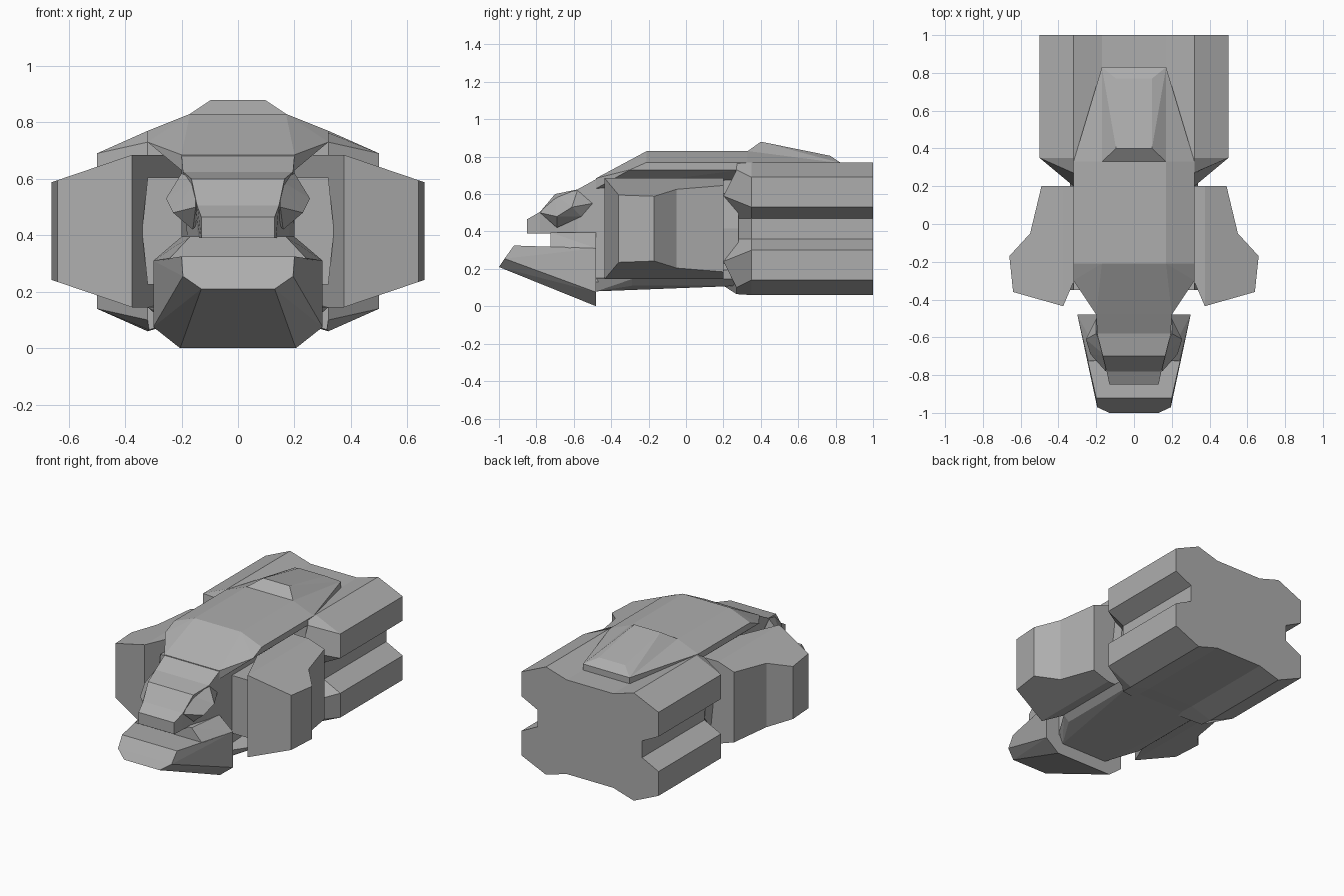
import bpy
import bmesh

cube = bpy.data.objects.get("Cube")
if cube:
    bpy.data.objects.remove(cube, do_unlink=True)

grey = bpy.data.materials.new("hull_grey")
grey.use_nodes = True
colour = (0.42, 0.42, 0.42, 1)
grey.diffuse_color = colour
grey.node_tree.nodes["Principled BSDF"].inputs["Base Color"].default_value = colour

MID = 0.415  # height of the horizontal symmetry plane


def finish(name, bm):
    bmesh.ops.recalc_face_normals(bm, faces=bm.faces)
    mesh = bpy.data.meshes.new(name)
    bm.to_mesh(mesh)
    bm.free()
    mesh.materials.append(grey)
    obj = bpy.data.objects.new(name, mesh)
    bpy.context.collection.objects.link(obj)
    return obj


def mirror_x(points):
    return [(-x, y, z) for x, y, z in points]


def flip_z(points):
    return [(x, y, 2 * MID - z) for x, y, z in points]


def hull(name, points):
    """Convex solid around the points."""
    bm = bmesh.new()
    for p in points:
        bm.verts.new(p)
    result = bmesh.ops.convex_hull(bm, input=bm.verts)
    loose = set(result["geom_interior"]) | set(result["geom_unused"])
    bmesh.ops.delete(bm, geom=[v for v in loose if isinstance(v, bmesh.types.BMVert)],
                     context="VERTS")
    bmesh.ops.dissolve_limit(bm, angle_limit=0.01, verts=bm.verts, edges=bm.edges)
    return finish(name, bm)


def hull_sym(name, points):
    return hull(name, points + mirror_x(points))


def loft(name, rings):
    """Skin through closed rings, with both ends capped."""
    bm = bmesh.new()
    rows = [[bm.verts.new(p) for p in ring] for ring in rings]
    n = len(rows[0])
    for a, b in zip(rows, rows[1:]):
        for i in range(n):
            j = (i + 1) % n
            bm.faces.new((a[i], a[j], b[j], b[i]))
    bm.faces.new(rows[0])
    bm.faces.new(rows[-1])
    return finish(name, bm)


def full_ring(quarter):
    half = quarter + flip_z(quarter)[::-1]
    return half + mirror_x(half)[::-1]


# Rear engine block: notched section with a tapered front
section = [(0.17, 0.725), (0.32, 0.77), (0.5, 0.69), (0.5, 0.53), (0.38, 0.47)]
shoulder = [(0.17, 0.2, 0.72), (0.315, 0.27, 0.765), (0.32, 0.27, 0.73),
            (0.32, 0.2, 0.59), (0.31, 0.28, 0.47)]
loft("engine_block", [full_ring(shoulder)] +
     [full_ring([(x, y, z) for x, z in section]) for y in (0.35, 1.0)])

# Upper shell, its tapering tail and the raised hatch
hull_sym("upper_shell", [
    (0.17, 0.33, 0.83), (0.32, 0.33, 0.77), (0.32, 0.3, 0.73), (0.2, 0.3, 0.68),
    (0.17, -0.21, 0.83), (0.32, -0.21, 0.77), (0.32, -0.3, 0.73),
    (0.2, -0.48, 0.685), (0.2, -0.48, 0.63), (0.2, -0.43, 0.68)])
hull_sym("shell_tail", [(0.17, 0.33, 0.83), (0.32, 0.33, 0.77), (0.17, 0.83, 0.765),
                        (0.17, 0.33, 0.7), (0.17, 0.83, 0.7)])
hull_sym("roof_hatch", [(0.17, 0.33, 0.83), (0.17, 0.83, 0.765), (0.17, 0.33, 0.75),
                        (0.095, 0.4, 0.88), (0.095, 0.77, 0.805)])

# Inner body, side core and belly
hull_sym("inner_body", [(0.2, y, z) for y in (-0.48, 0.3) for z in (0.13, 0.68)])
hull_sym("side_core", [(x, y, z) for y in (-0.35, 0.28)
                       for x, z in ((0.32, 0.605), (0.34, MID), (0.32, 0.225))])
hull_sym("belly", [(0.17, 0.3, 0.11), (0.28, 0.3, 0.11), (0.32, 0.3, 0.145),
                   (0.2, 0.3, 0.2), (0.2, -0.48, 0.15), (0.17, -0.48, 0.08),
                   (0.28, -0.29, 0.11), (0.32, -0.29, 0.145), (0.17, -0.29, 0.11)])

# Side pods with sloping tops and undersides
plan = [(0.375, 0.2), (0.49, 0.2), (0.55, -0.05), (0.66, -0.17), (0.64, -0.36), (0.375, -0.435)]
root = [(0.2, 0.2), (0.375, 0.2), (0.375, -0.435), (0.2, -0.03)]
pod_top = [(x, y, 0.685 - 0.34 * (x - 0.375)) for x, y in plan]
root_top = [(x, y, 0.685) for x, y in root]
for side, swap in (("left", list), ("right", mirror_x)):
    loft(side + "_pod", [swap(pod_top), swap(flip_z(pod_top))])
    hull(side + "_pod_root", swap(root_top + flip_z(root_top)))

# Head: y, top half width, bottom half width, top height
stations = [(-0.48, 0.2, 0.2, 0.68), (-0.58, 0.195, 0.18, 0.625), (-0.7, 0.165, 0.14, 0.6),
            (-0.78, 0.145, 0.135, 0.505), (-0.85, 0.13, 0.13, 0.465)]
loft("head", [[(-b, y, 0.39), (b, y, 0.39), (t, y, z), (-t, y, z)]
              for y, t, b, z in stations])

# Cheek bumps
cheek = [(0.2, -0.56, 0.48), (0.2, -0.58, 0.62), (0.255, -0.61, 0.53), (0.15, -0.78, 0.5),
         (0.16, -0.69, 0.42), (0.23, -0.69, 0.48), (0.15, -0.7, 0.595), (0.1, -0.62, 0.5),
         (0.2, -0.5, 0.55)]
hull("left_cheek", cheek)
hull("right_cheek", mirror_x(cheek))

# Jaw and the wedge joining it to the head
hull_sym("jaw_hinge", [(0.2, -0.48, 0.395), (0.17, -0.725, 0.395),
                       (0.3, -0.48, 0.31), (0.245, -0.725, 0.315)])
hull_sym("jaw", [(0.3, -0.48, 0.31), (0.3, -0.48, 0.075), (0.205, -0.48, 0),
                 (0.2, -0.92, 0.325), (0.195, -0.97, 0.255), (0.13, -1.0, 0.21)])
